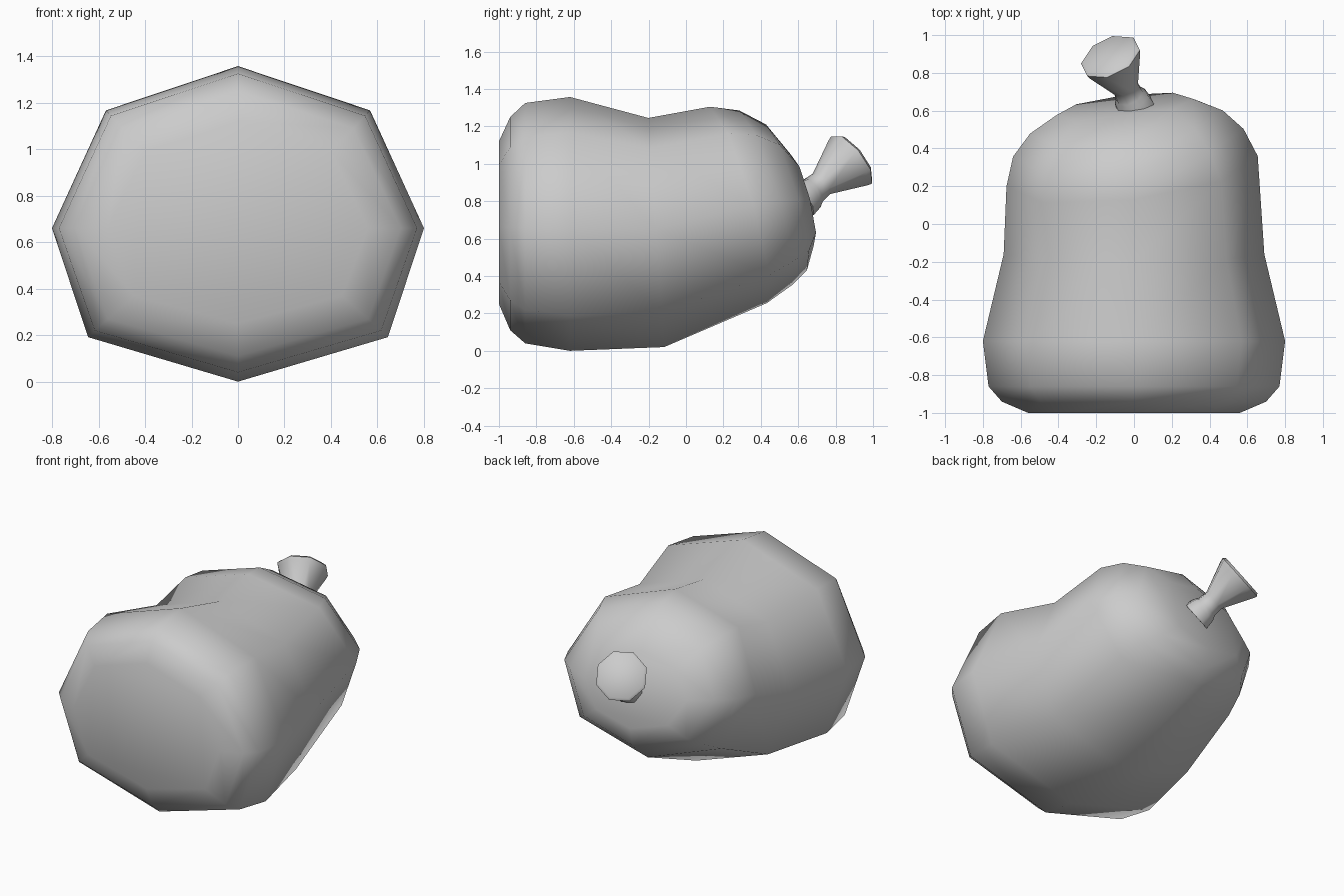
import bpy, bmesh, math
from mathutils import Vector

cube = bpy.data.objects.get("Cube")
if cube:
    bpy.data.objects.remove(cube)

grey = bpy.data.materials.new("plain grey")
grey.use_nodes = True
colour = (0.6, 0.6, 0.6, 1)
grey.diffuse_color = colour
grey.node_tree.nodes["Principled BSDF"].inputs["Base Color"].default_value = colour


def loft(name, rings, smooth_angle):
    """Skin a row of eight-point rings and close both ends."""
    bm = bmesh.new()
    loops = [[bm.verts.new(p) for p in ring] for ring in rings]
    for a, b in zip(loops, loops[1:]):
        for i in range(len(a)):
            j = (i + 1) % len(a)
            bm.faces.new((a[i], a[j], b[j], b[i]))
    bm.faces.new(loops[0])
    bm.faces.new(loops[-1])
    bmesh.ops.recalc_face_normals(bm, faces=bm.faces)
    mesh = bpy.data.meshes.new(name)
    bm.to_mesh(mesh)
    bm.free()
    mesh.materials.append(grey)
    obj = bpy.data.objects.new(name, mesh)
    bpy.context.collection.objects.link(obj)
    bpy.ops.object.select_all(action='DESELECT')
    obj.select_set(True)
    bpy.context.view_layer.objects.active = obj
    bpy.ops.object.shade_smooth_by_angle(angle=math.radians(smooth_angle))
    return obj


def body_ring(y, x, half, top, mid, bottom, lean, skew, low):
    """Eight-sided section; lean tips it back at the foot, skew turns it sideways."""
    up, down = top - mid, mid - bottom
    outline = [(0, up), (0.71 * half, 0.727 * up), (half, 0), (low * half, -0.71 * down),
               (0, -down), (-low * half, -0.71 * down), (-half, 0), (-0.71 * half, 0.727 * up)]
    return [Vector((x + px, y - lean * pz + skew * px, mid + pz)) for px, pz in outline]


# Body: flat front, pinched waist, tilted rounded back
sections = [
    # y, x, half width, top, middle, bottom, lean, skew, lower corner width
    (-1.00, 0, 0.56, 1.12, 0.66, 0.25, 0, 0, 0.8),
    (-0.94, 0, 0.70, 1.25, 0.66, 0.11, 0, 0, 0.8),
    (-0.86, 0, 0.77, 1.325, 0.66, 0.04, 0, 0, 0.8),
    (-0.62, 0, 0.80, 1.357, 0.66, 0.0, 0, 0, 0.806),
    (-0.16, 0, 0.69, 1.245, 0.65, 0.02, 0.07, 0, 0.78),
    (0.28, -0.01, 0.665, 1.305, 0.78, 0.255, 0.29, 0.12, 0.74),
    (0.43, -0.03, 0.61, 1.285, 0.80, 0.35, 0.30, 0.12, 0.72),
    (0.54, -0.04, 0.51, 1.21, 0.81, 0.43, 0.28, 0.12, 0.71),
    (0.62, -0.05, 0.36, 1.05, 0.81, 0.56, 0.25, 0.12, 0.71),
]
loft("body", [body_ring(*s) for s in sections], 180)

# Nozzle: short stem flaring to a wide flat mouth
axis = Vector((-0.36, 0.73, 0.58)).normalized()
mouth = Vector((-0.125, 0.885, 1.02))
side = axis.cross(Vector((0, 0, 1))).normalized()
rise = side.cross(axis)


def nozzle_ring(offset, radius):
    centre = mouth + axis * offset
    angles = [math.tau * (i + 0.5) / 8 for i in range(8)]
    return [centre + radius * (math.cos(a) * side + math.sin(a) * rise) for a in angles]


profile = [(-0.37, 0.105), (-0.31, 0.095), (-0.28, 0.078), (-0.22, 0.072),
           (-0.025, 0.16), (0, 0.168), (0.015, 0.152)]
loft("nozzle", [nozzle_ring(*p) for p in profile], 50)
